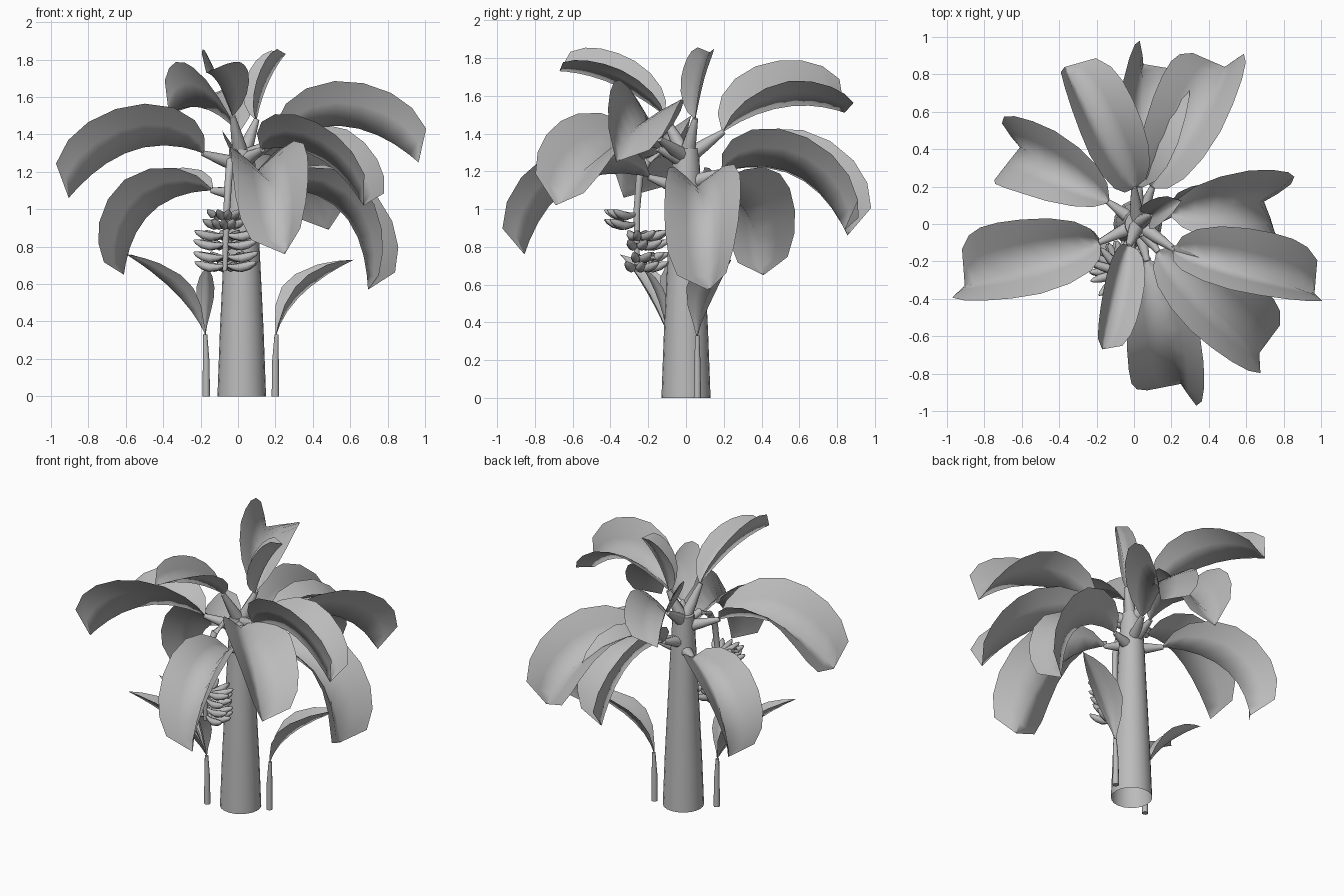
import bpy, math
from mathutils import Vector as V

if "Cube" in bpy.data.objects:
    bpy.data.objects.remove(bpy.data.objects["Cube"])

grey = bpy.data.materials.new("plain grey")
grey.diffuse_color = (0.5, 0.5, 0.5, 1)
grey.use_nodes = True
grey.node_tree.nodes["Principled BSDF"].inputs["Base Color"].default_value = grey.diffuse_color


def make(name, verts, faces, sharp=True):
    me = bpy.data.meshes.new(name)
    me.from_pydata([tuple(v) for v in verts], [], faces)
    me.materials.append(grey)
    ob = bpy.data.objects.new(name, me)
    bpy.context.collection.objects.link(ob)
    for p in me.polygons:
        p.use_smooth = True
    if sharp:
        bpy.ops.object.select_all(action='DESELECT')
        ob.select_set(True)
        bpy.context.view_layer.objects.active = ob
        bpy.ops.object.shade_smooth_by_angle(angle=math.radians(50))
    return ob


def tube_data(path, radii, sides, verts, faces, cap_start=True):
    """Append a tapered tube along a path."""
    path = [V(p) for p in path]
    base, n = len(verts), len(path)
    for i, p in enumerate(path):
        t = (path[min(i + 1, n - 1)] - path[max(i - 1, 0)]).normalized()
        ref = V((0, 1, 0)) if abs(t.y) < 0.8 else V((1, 0, 0))
        a = t.cross(ref).normalized()
        b = t.cross(a)
        for k in range(sides):
            u = 2 * math.pi * k / sides
            verts.append(p + (a * math.cos(u) + b * math.sin(u)) * radii[i])
    for i in range(n - 1):
        for k in range(sides):
            k2 = (k + 1) % sides
            r, q = base + i * sides, base + (i + 1) * sides
            faces.append((r + k, r + k2, q + k2, q + k))
    if cap_start:
        faces.append(tuple(base + k for k in reversed(range(sides))))
    faces.append(tuple(base + (n - 1) * sides + k for k in range(sides)))


def tube(name, path, radii, sides=12, cap_start=True):
    v, f = [], []
    tube_data(path, radii, sides, v, f, cap_start)
    return make(name, v, f)


def bezier(b, c, e, t):
    return b * (1 - t) ** 2 + c * (2 * t * (1 - t)) + e * t * t


BROAD = [(0, .08), (.05, .40), (.14, .68), (.27, .89), (.42, 1), (.56, 1.01),
         (.7, .97), (.82, .87), (.93, .66), (1, 0)]
POINTED = [(0, .05), (.12, .25), (.28, .65), (.45, .97), (.6, 1), (.78, .72), (.9, .38), (1, 0)]


def leaf(name, b, c, e, half, left, right, profile, twist=0):
    """Folded blade: midrib curve b-c-e, each half raised by its own angle,
    rolling further over towards the tip."""
    b, c, e = V(b), V(c), V(e)
    d = V((e.x - b.x, e.y - b.y, 0)).normalized()
    s = V((0, 0, 1)).cross(d)
    roll = twist if left > right else -twist
    verts, faces = [], []
    for t, w in profile:
        m = bezier(b, c, e, t)
        tan = ((c - b) * (1 - t) + (e - c) * t).normalized()
        n = tan.cross(s).normalized()
        k = (t - .45) / .48 * (1 if t > .45 else .55)
        la, ra = left + k * (roll - twist * .15), right - k * (roll + twist * .15)
        for f, side, ang in ((1, 1, la), (.5, 1, la + 4), (0, 1, 0), (.5, -1, ra + 4), (1, -1, ra)):
            a = math.radians(ang)
            verts.append(m + (s * side * math.cos(a) + n * math.sin(a)) * (half * w * f))
    for i in range(len(profile) - 1):
        for k in range(4):
            q = i * 5 + k
            faces.append((q, q + 5, q + 6, q + 1))
    make(name, verts, faces, sharp=False)


# trunk, open underneath
tube("trunk", [(.02, 0, 0), (.02, 0, .35), (.02, 0, .7), (.02, 0, 1.05), (.02, 0, 1.32)],
     [.13, .117, .1, .083, .068], 20, cap_start=False)

# crown: base, midrib control (horizontal fraction, height), tip, half width, left and right fold, twist
crown = [
    ((-.19, -.10, 1.30), (.54, 1.45), (-.905, -.33, 1.06), .29, 56, 31, 26),
    ((-.14, .12, 1.10), (.88, 1.09), (-.61, .41, .65), .265, 38, 50, 24),
    ((.00, .20, 1.41), (.50, 1.62), (-.37, .84, 1.51), .26, 63, 35, 19),
    ((.03, .20, 1.20), (.68, 1.31), (.05, .855, .86), .27, 63, 29, 23),
    ((.10, .20, 1.20), (.68, 1.32), (.485, .84, .89), .28, 28, 56, 21),
    ((.20, .05, 1.11), (.95, 1.12), (.695, .12, .57), .27, 50, 35, 19),
    ((.22, -.14, 1.37), (.52, 1.57), (.965, -.37, 1.25), .265, 30, 65, 19),
    ((.13, -.15, 1.32), (.60, 1.38), (.67, -.69, 1.02), .28, 28, 52, 18),
    ((.07, -.20, 1.17), (.74, 1.28), (.25, -.855, .76), .275, 53, 33, 25),
    ((-.03, -.12, 1.50), (.50, 1.715), (-.17, -.67, 1.73), .17, 36, 64, 8),
    ((.10, .05, 1.48), (.30, 1.70), (.255, .125, 1.83), .12, 55, 55, 8),
]
for i, (b, (fr, cz), e, half, la, ra, tw) in enumerate(crown):
    c = (b[0] + (e[0] - b[0]) * fr, b[1] + (e[1] - b[1]) * fr, cz)
    leaf(f"crown_leaf_{i + 1}", b, c, e, half, la, ra, BROAD, tw)
    root = V((.02, 0, max(1.08, min(b[2] - .07, 1.27))))
    tube(f"leaf_stalk_{i + 1}", [root, root.lerp(V(b), .5), b], [.045, .032, .015], 10)

# two young side shoots: foot, stem top, leaves
shoots = [
    ("left", (-.17, -.095), [((-.28, -.16, .56), (-.60, -.35, .76), .10),
                             ((-.28, -.07, .56), (-.58, -.04, .76), .09),
                             ((-.175, -.14, .55), (-.165, -.23, .69), .065)]),
    ("right", (.20, .06), [((.27, .08, .56), (.62, .24, .73), .125)]),
]
for side, (x, y), blades in shoots:
    top = (x * 1.03, y, .33)
    tube(f"{side}_shoot_stem", [(x, y, 0), (x, y, .18), top], [.02, .018, .011], 10)
    for j, (c, e, half) in enumerate(blades):
        leaf(f"{side}_shoot_leaf_{j + 1}", top, c, e, half, 42, 42, POINTED)

# hanging fruit stalk
tube("fruit_stalk", [(.01, -.02, 1.26), (-.02, -.12, 1.30), (-.04, -.20, 1.26), (-.05, -.245, 1.17),
                     (-.06, -.26, 1.0), (-.065, -.26, .85), (-.07, -.26, .67)],
     [.026, .024, .022, .02, .018, .017, .012], 10)

# three hands of fruit, each a double fan of curved fingers
hands = [(.95, -90, 45), (.84, 90, 105), (.725, 80, 100)]
for h, (z, facing, spread) in enumerate(hands):
    v, f = [], []
    for row in (0, 1):
        count = 5 if spread < 60 else 7
        for k in range(count):
            a = math.radians(facing - spread + 2 * spread * (k + .5 * row) / (count - .5))
            o = V((math.cos(a), math.sin(a), 0))
            c = V((-.065, -.26, z - .035 + row * .05))
            path = [c + o * r + V((0, 0, dz)) for r, dz in
                    ((.012, .008), (.045, 0), (.085, -.002), (.125, .008), (.158, .022), (.172, .03))]
            tube_data(path, [.008, .016, .024, .022, .013, .004], 8, v, f)
    make(f"fruit_hand_{h + 1}", v, f)
